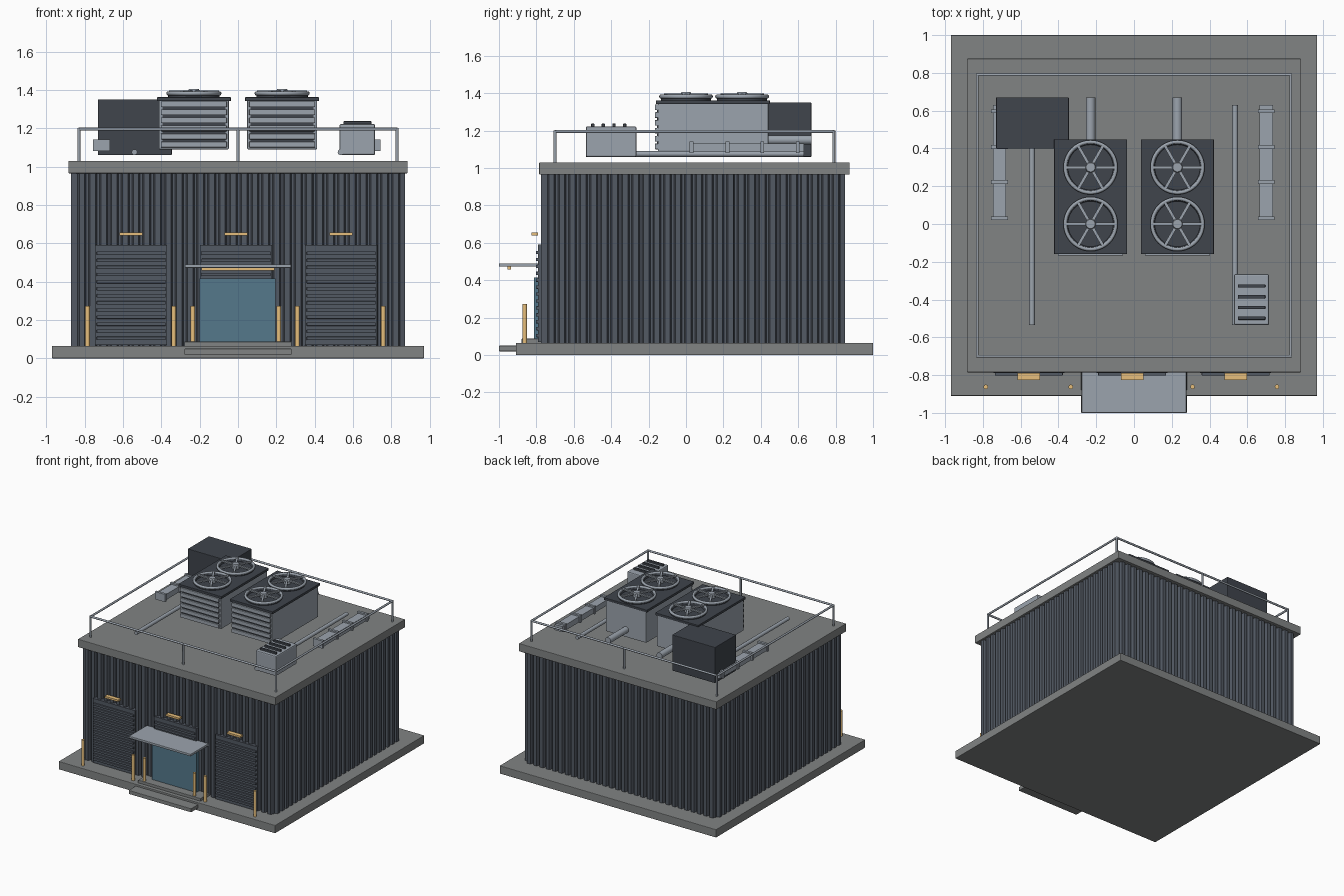
import bpy, bmesh, math
from mathutils import Matrix, Vector

if "Cube" in bpy.data.objects:
    bpy.data.objects.remove(bpy.data.objects["Cube"])


def mat(name, col):
    m = bpy.data.materials.new(name)
    m.diffuse_color = (*col, 1)
    m.use_nodes = True
    m.node_tree.nodes["Principled BSDF"].inputs["Base Color"].default_value = m.diffuse_color
    return m


SLATE = mat("slate", (0.085, 0.10, 0.125))
DARK = mat("dark_slate", (0.05, 0.058, 0.072))
STEEL = mat("steel", (0.33, 0.37, 0.42))
CONC = mat("concrete", (0.22, 0.23, 0.23))
GOLD = mat("yellow", (0.80, 0.52, 0.20))
GLASS = mat("glass", (0.09, 0.19, 0.26))


def finish(bm, name, material, bevel=0, smooth=False):
    bmesh.ops.recalc_face_normals(bm, faces=bm.faces)
    me = bpy.data.meshes.new(name)
    bm.to_mesh(me)
    bm.free()
    me.materials.append(material)
    ob = bpy.data.objects.new(name, me)
    bpy.context.collection.objects.link(ob)
    if bevel:
        b = ob.modifiers.new("bevel", 'BEVEL')
        b.width, b.segments = bevel, 2
    if smooth:
        bpy.context.view_layer.objects.active = ob
        ob.select_set(True)
        bpy.ops.object.shade_smooth_by_angle(angle=math.radians(40))
        ob.select_set(False)
    return ob


def add_box(bm, x0, x1, y0, y1, z0, z1, rot=None):
    m = Matrix.Translation(((x0 + x1) / 2, (y0 + y1) / 2, (z0 + z1) / 2))
    m = m @ Matrix.Diagonal((x1 - x0, y1 - y0, z1 - z0, 1))
    bmesh.ops.create_cube(bm, size=1, matrix=rot @ m if rot else m)


def boxes(name, material, items, bevel=0):
    bm = bmesh.new()
    for it in items:
        add_box(bm, *it)
    return finish(bm, name, material, bevel)


def rods(name, material, items, r, seg=16):
    bm = bmesh.new()
    for a, b in items:
        a, b = Vector(a), Vector(b)
        q = (b - a).to_track_quat('Z', 'Y').to_matrix().to_4x4()
        bmesh.ops.create_cone(bm, cap_ends=True, segments=seg, radius1=r, radius2=r,
                              depth=(b - a).length, matrix=Matrix.Translation((a + b) / 2) @ q)
    return finish(bm, name, material, smooth=True)


def lathe(name, material, profile, loc, seg=40):
    bm = bmesh.new()
    vs = [bm.verts.new((r, 0, z)) for r, z in profile]
    es = [bm.edges.new(p) for p in zip(vs, vs[1:])]
    bmesh.ops.spin(bm, geom=vs + es, cent=(0, 0, 0), axis=(0, 0, 1),
                   angle=math.tau, steps=seg)
    bmesh.ops.remove_doubles(bm, verts=bm.verts, dist=1e-5)
    ob = finish(bm, name, material, smooth=True)
    ob.location = loc


# ground slab, entrance steps, roof
boxes("base_slab", CONC, [(-.97, .97, -.91, 1, 0, .065)], .004)
boxes("entrance_steps", CONC, [(-.28, .28, -1, -.88, .02, .05),
                               (-.28, .28, -.88, -.77, .05, .087)], .003)
boxes("roof_slab", CONC, [(-.885, .885, -.785, .875, .965, 1.03)], .004)

# corrugated walls around a solid core
X, Y0, Y1, D = .87, -.775, .85, .024
boxes("wall_core", SLATE, [(-X + D, X - D, Y0 + D, Y1 - D, .06, .97)])


def wall(name, a, b, n):
    a, b = Vector(a), Vector(b)
    d = (b - a) / n
    out = Vector((d.y, -d.x, 0)).normalized()
    pts = []
    for i in range(n):
        for t, k in ((0, 0), (.18, 0), (.32, 1), (.82, 1), (.96, 0)):
            pts.append(a + d * (i + t) + out * D * k)
    pts.append(b)
    bm = bmesh.new()
    lo = [bm.verts.new((p.x, p.y, .065)) for p in pts]
    hi = [bm.verts.new((p.x, p.y, .97)) for p in pts]
    for i in range(len(pts) - 1):
        bm.faces.new((lo[i], lo[i + 1], hi[i + 1], hi[i]))
    ob = finish(bm, name, SLATE)
    return ob


xi, f, k = X - D, Y0 + D, Y1 - D
wall("front_wall", (-xi, f, 0), (xi, f, 0), 30)
wall("right_wall", (xi, f, 0), (xi, k, 0), 28)
wall("back_wall", (xi, k, 0), (-xi, k, 0), 30)
wall("left_wall", (-xi, k, 0), (-xi, f, 0), 28)

# shutter doors with slats, lamps above
for n, cx in (("left", -.557), ("middle", -.01), ("right", .538)):
    boxes(n + "_shutter", SLATE, [(cx - .188, cx + .188, -.79, -.75, .07, .59)])
    boxes(n + "_shutter_slats", SLATE,
          [(cx - .18, cx + .18, -.802, -.785, .095 + i * .037, .113 + i * .037)
           for i in range(13)], .003)
    boxes(n + "_door_lamp", GOLD, [(cx - .06, cx + .06, -.825, -.79, .64, .655)])

# glass entrance, canopy, strip lamp
boxes("entrance_glass", GLASS, [(-.2, .195, -.812, -.78, .085, .415)])
boxes("canopy", STEEL, [(-.277, .277, -1, -.77, .472, .49)], .003)
boxes("canopy_lamp", GOLD, [(-.19, .19, -.955, -.935, .457, .474)])

# bollards
rods("bollards", GOLD, [((x, -.862, .065), (x, -.862, .272))
                        for x in (-.785, -.335, -.235, .213, .31, .757)], .012)

# roof railing
c = [(-.83, -.70), (.83, -.70), (.83, .79), (-.83, .79)]
rods("railing", STEEL,
     [((*c[i], 1.195), (*c[(i + 1) % 4], 1.195)) for i in range(4)] +
     [((x, y, 1.03), (x, y, 1.2)) for x, y in c + [(0, -.70), (0, .79)]], .008, 10)

# cooling units with two fans each
for n, cx in (("left", -.23), ("right", .23)):
    boxes(n + "_cooler_body", STEEL, [(cx - .182, cx + .182, -.15, .44, 1.09, 1.345)], .004)
    boxes(n + "_cooler_lid", DARK, [(cx - .193, cx + .193, -.16, .448, 1.342, 1.362)], .003)
    boxes(n + "_cooler_grille", DARK, [(cx - .165, cx + .165, -.155, -.14, 1.11, 1.33)])
    boxes(n + "_cooler_slats", STEEL,
          [(cx - .172, cx + .172, -.167, -.148, 1.1 + i * .042, 1.13 + i * .042)
           for i in range(6)], .003)
    rods(n + "_cooler_pipe", STEEL, [((cx, .43, 1.15), (cx, .67, 1.15))], .025, 20)
    for m, cy in (("front", -.0), ("back", .30)):
        tag = f"{n}_{m}_fan"
        ring = [(.134 + .010 * math.cos(a), 1.382 + .011 * math.sin(a))
                for a in (math.tau * i / 10 for i in range(11))]
        lathe(tag + "_ring", STEEL, ring, (cx, cy, 0))
        lathe(tag + "_well", DARK, [(.134, 1.36), (.134, 1.38), (.126, 1.38),
                                    (.12, 1.366), (0, 1.366)], (cx, cy, 0))
        lathe(tag + "_hub", STEEL, [(0, 1.405), (.024, 1.405), (.028, 1.4),
                                    (.028, 1.368)], (cx, cy, 0), 20)
        bm = bmesh.new()
        for i in range(6):
            rot = Matrix.Translation((cx, cy, 0)) @ Matrix.Rotation(math.tau * i / 6, 4, 'Z')
            add_box(bm, .015, .13, -.008, .008, 1.386, 1.397, rot)
        finish(bm, tag + "_blades", STEEL)

# dark plant cabinet and small vent box
boxes("plant_cabinet", DARK, [(-.73, -.345, .40, .67, 1.06, 1.35)], .003)
boxes("vent_box", STEEL, [(.53, .715, -.535, -.265, 1.06, 1.222)], .008)
boxes("vent_box_slats", DARK, [(.55, .695, y - .009, y + .009, 1.215, 1.237)
                               for y in (-.498, -.442, -.385, -.328)], .003)

# ducts with flanges
for n, cx in (("left", -.712), ("right", .70)):
    boxes(n + "_duct", STEEL, [(cx - .035, cx + .035, .02, .63, 1.085, 1.13)])
    boxes(n + "_duct_flanges", STEEL, [(cx - .044, cx + .044, y - .01, y + .01, 1.08, 1.142)
                                       for y in (.03, .222, .407, .597)])

# thin roof pipes
rods("roof_pipes", STEEL, [((-.54, -.535, 1.075), (-.54, .42, 1.075)),
                           ((.535, -.535, 1.075), (.535, .63, 1.075))], .015)
